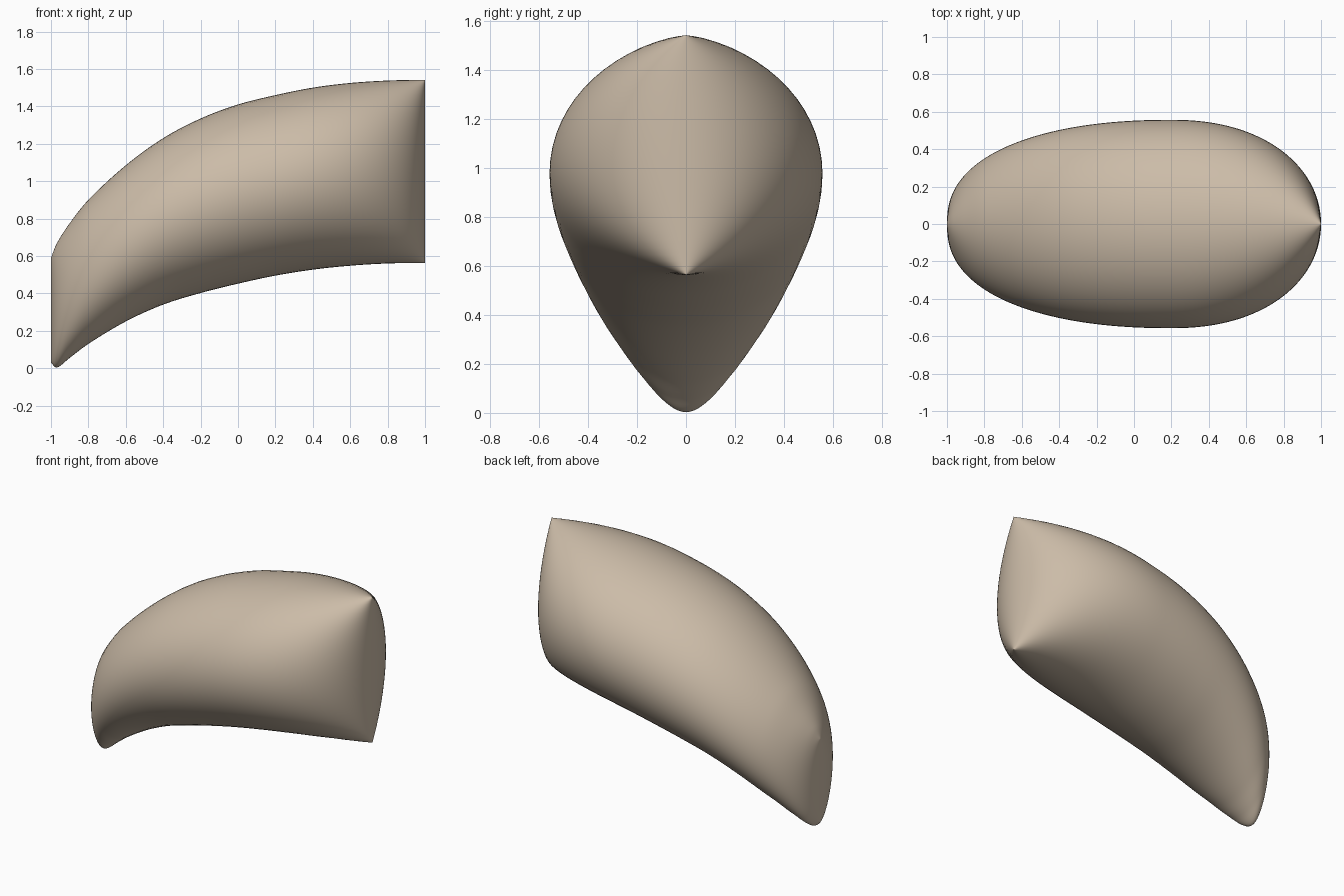
import bpy, bmesh
from math import sin, cos, pi

cube = bpy.data.objects.get("Cube")
if cube:
    bpy.data.objects.remove(cube)

# Side outline of the cushion: (x, bottom z, top z)
OUTLINE = [(-1, .03, .59), (-.97, .003, .665), (-.9, .055, .775), (-.8, .13, .90),
           (-.6, .25, 1.085), (-.4, .34, 1.23), (-.2, .402, 1.335), (0, .452, 1.41),
           (.2, .495, 1.46), (.4, .527, 1.5), (.6, .548, 1.525), (.8, .56, 1.538),
           (1, .563, 1.542)]


def slope(i, k):
    a, b = OUTLINE[max(i - 1, 0)], OUTLINE[min(i + 1, len(OUTLINE) - 1)]
    return (b[k] - a[k]) / (b[0] - a[0])


def outline(x, k):
    """Smooth curve through column k of the outline."""
    i = max(j for j in range(len(OUTLINE) - 1) if OUTLINE[j][0] <= x or j == 0)
    a, b = OUTLINE[i], OUTLINE[i + 1]
    d = b[0] - a[0]
    t = (x - a[0]) / d
    s = t * t * (3 - 2 * t)
    return (a[k] * (1 - s) + b[k] * s
            + d * t * (1 - t) * ((1 - t) * slope(i, k) - t * slope(i + 1, k)))


def half_width(x):
    """Plan outline: widest right of the middle, closing to a seam at each end."""
    s, q = ((x - .2) / .8, .49) if x > .2 else ((.2 - x) / 1.2, .42)
    return .557 * max(0, 1 - min(s, 1) ** 2.2) ** q


# Loft upright oval sections along x, packed closer together at the ends
STATIONS, SIDES = 96, 64
bm = bmesh.new()
rings = []
for i in range(STATIONS + 1):
    x = -cos(pi * i / STATIONS)
    low, high, w = outline(x, 1), outline(x, 2), half_width(x)
    mid, h = (low + high) / 2, (high - low) / 2
    rings.append([bm.verts.new((x, w * sin(2 * pi * j / SIDES), mid + h * cos(2 * pi * j / SIDES)))
                  for j in range(SIDES)])
for a, b in zip(rings, rings[1:]):
    for j in range(SIDES):
        k = (j + 1) % SIDES
        bm.faces.new((a[j], a[k], b[k], b[j]))

# Sew the end seams shut
bmesh.ops.remove_doubles(bm, verts=rings[0] + rings[-1], dist=.0005)
bmesh.ops.recalc_face_normals(bm, faces=bm.faces)
for f in bm.faces:
    f.smooth = True
mesh = bpy.data.meshes.new("curved_cushion")
bm.to_mesh(mesh)
bm.free()
cushion = bpy.data.objects.new("curved_cushion", mesh)
bpy.context.collection.objects.link(cushion)

# Colour
tan = bpy.data.materials.new("warm_tan")
tan.use_nodes = True
colour = (.60, .50, .39, 1)
tan.diffuse_color = colour
tan.node_tree.nodes["Principled BSDF"].inputs["Base Color"].default_value = colour
mesh.materials.append(tan)
